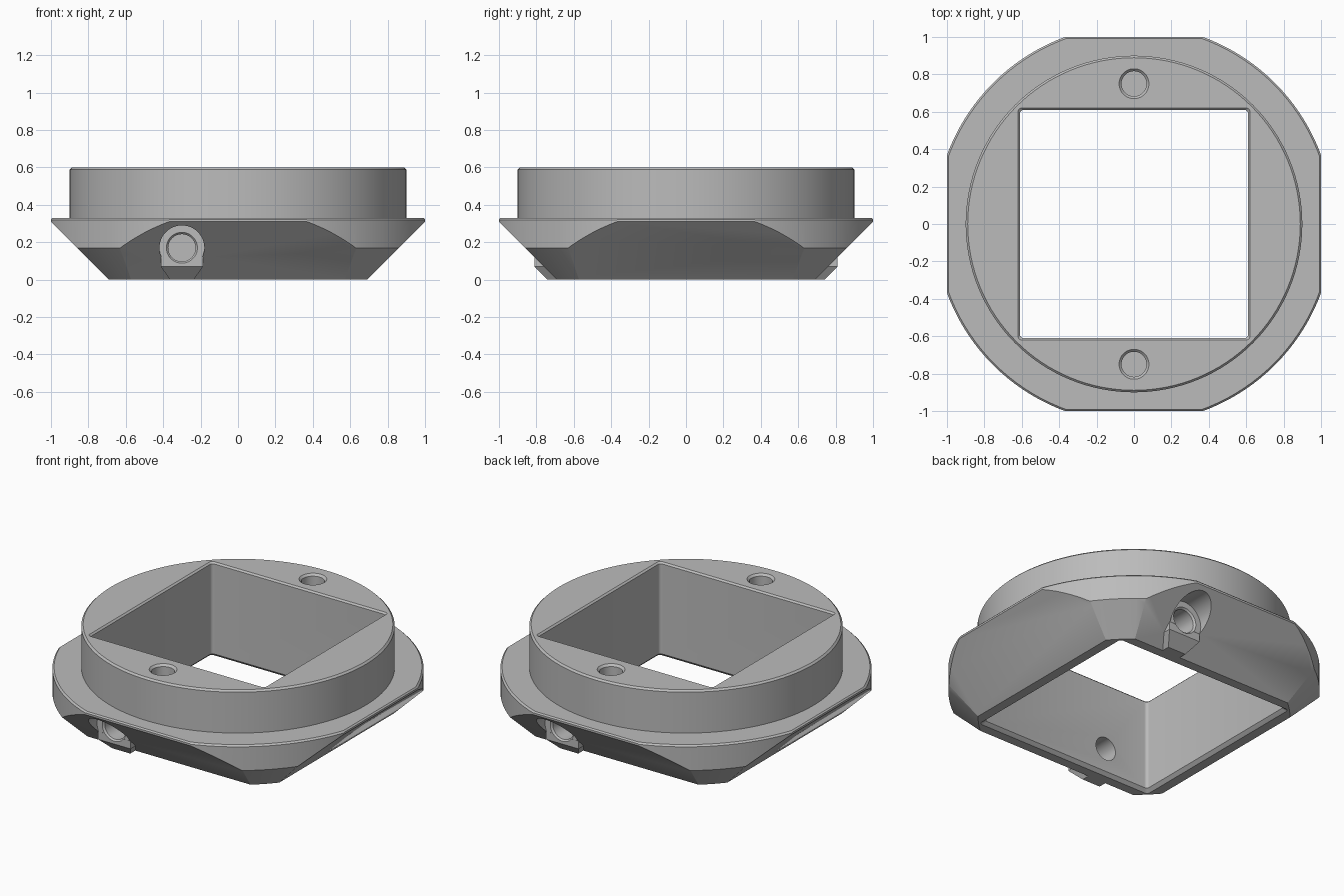
import bpy, bmesh
from math import pi, sin, cos, radians
from mathutils import Matrix, Vector

if "Cube" in bpy.data.objects:
    bpy.data.objects.remove(bpy.data.objects["Cube"])

SIDES = 128
HALF_TURN = Matrix.Rotation(pi, 4, 'Z')

grey = bpy.data.materials.new("plain grey")
grey.use_nodes = True
colour = (0.5, 0.5, 0.5, 1)
grey.diffuse_color = colour
grey.node_tree.nodes["Principled BSDF"].inputs["Base Color"].default_value = colour


def loft(name, sections, matrix=Matrix()):
    """Closed solid through a stack of outlines with equal point counts."""
    bm = bmesh.new()
    rings = [[bm.verts.new(p) for p in s] for s in sections]
    n = len(rings[0])
    for a, b in zip(rings, rings[1:]):
        for i in range(n):
            j = (i + 1) % n
            bm.faces.new((a[i], a[j], b[j], b[i]))
    bm.faces.new(rings[0][::-1])
    bm.faces.new(rings[-1])
    bm.transform(matrix)
    bmesh.ops.recalc_face_normals(bm, faces=bm.faces)
    mesh = bpy.data.meshes.new(name)
    bm.to_mesh(mesh)
    bm.free()
    obj = bpy.data.objects.new(name, mesh)
    bpy.context.collection.objects.link(obj)
    mesh.materials.append(grey)
    return obj


def circle(r, z, n=SIDES):
    return [Vector((r * cos(2 * pi * i / n), r * sin(2 * pi * i / n), z)) for i in range(n)]


def square(h, z, r=0.0, steps=5):
    """Square outline, with rounded corners when r is set."""
    if r == 0:
        return [Vector((x, y, z)) for x, y in ((h, h), (-h, h), (-h, -h), (h, -h))]
    pts = []
    for k, (sx, sy) in enumerate(((1, 1), (-1, 1), (-1, -1), (1, -1))):
        for i in range(steps):
            a = pi / 2 * (k + i / (steps - 1))
            pts.append(Vector((sx * (h - r) + r * cos(a), sy * (h - r) + r * sin(a), z)))
    return pts


def combine(target, other, operation):
    mod = target.modifiers.new(operation.lower(), 'BOOLEAN')
    mod.operation = operation
    mod.solver = 'EXACT'
    mod.object = other
    bpy.ops.object.select_all(action='DESELECT')
    target.select_set(True)
    bpy.context.view_layer.objects.active = target
    bpy.ops.object.modifier_apply(modifier=mod.name)
    bpy.data.objects.remove(other)


# Square base with sloping sides and a thin upright rim
body = loft("adapter_body", [square(h, z) for h, z in
            ((0.59, -0.1), (1.0, 0.31), (1.0, 0.322), (0.992, 0.33), (0.992, 0.7))])

# Screw bosses on the front and back slopes
for turn in (Matrix(), HALF_TURN):
    sections = []
    for half, front, z in ((0.035, -0.70, -0.04), (0.113, -0.81, 0.07), (0.113, -0.81, 0.15)):
        sections.append([Vector((x, y, z)) for x, y in
                         ((half, -0.64), (-half, -0.64), (-half, front), (half, front))])
    boss = loft("screw_boss", sections, turn @ Matrix.Translation((-0.3, 0, 0)))
    combine(body, boss, 'UNION')

# Turned shape: conical foot, round flange, raised collar
turned = loft("turned_shape", [circle(r, z) for r, z in
              ((0.896, 0), (1.066, 0.17), (1.066, 0.32), (1.056, 0.33),
               (0.9, 0.33), (0.9, 0.589), (0.889, 0.6))])
combine(body, turned, 'INTERSECT')

# Square opening, chamfered at both ends
opening = loft("square_opening", [square(h, z, 0.02) for h, z in
               ((0.66, -0.03), (0.61, 0.02), (0.61, 0.59), (0.64, 0.62))])
combine(body, opening, 'DIFFERENCE')

# Side screw holes with round clearance pockets, and blind holes in the top
aim = Matrix.Translation((-0.3, 0, 0.17)) @ Matrix.Rotation(pi / 2, 4, 'X')
for turn in (Matrix(), HALF_TURN):
    screw = loft("side_screw_hole", [circle(r, z, 48) for r, z in
                 ((0.073, 0.55), (0.073, 0.80), (0.083, 0.811), (0.12, 0.811), (0.12, 1.2))],
                 turn @ aim)
    combine(body, screw, 'DIFFERENCE')
    pin = loft("top_hole", [circle(r, z, 48) for r, z in
               ((0.067, 0.35), (0.067, 0.587), (0.1, 0.62))],
               turn @ Matrix.Translation((0, -0.75, 0)))
    combine(body, pin, 'DIFFERENCE')

bpy.ops.object.select_all(action='DESELECT')
body.select_set(True)
bpy.context.view_layer.objects.active = body
bpy.ops.object.shade_smooth_by_angle(angle=radians(25))
